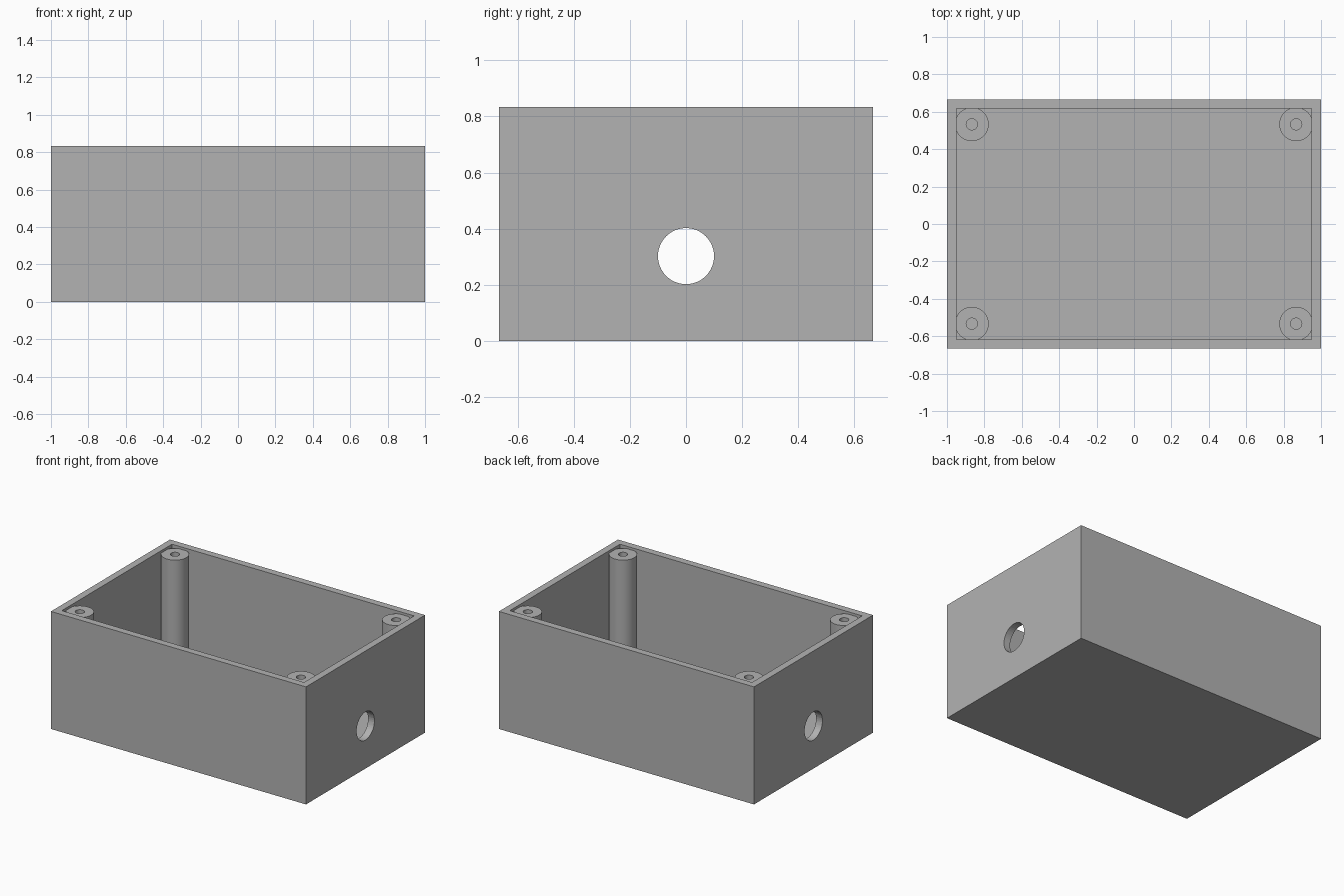
import bpy
import math

if "Cube" in bpy.data.objects:
    bpy.data.objects.remove(bpy.data.objects["Cube"], do_unlink=True)

LENGTH, WIDTH, HEIGHT = 2.0, 1.333, 0.833
WALL = 0.05
POST_TOP = HEIGHT - 0.017
POST_X, POST_Y = 0.867, 0.533

grey = bpy.data.materials.new("plain grey")
grey.use_nodes = True
grey.diffuse_color = (0.45, 0.45, 0.45, 1)
grey.node_tree.nodes["Principled BSDF"].inputs["Base Color"].default_value = grey.diffuse_color


def box(name, size, z_bottom):
    bpy.ops.mesh.primitive_cube_add(size=1, location=(0, 0, z_bottom + size[2] / 2))
    obj = bpy.context.object
    obj.name = name
    obj.scale = size
    bpy.ops.object.transform_apply(location=True, rotation=False, scale=True)
    obj.data.materials.append(grey)
    return obj


def cylinder(name, radius, depth, location, rotation=(0, 0, 0)):
    bpy.ops.mesh.primitive_cylinder_add(vertices=48, radius=radius, depth=depth,
                                        location=location, rotation=rotation)
    obj = bpy.context.object
    obj.name = name
    obj.data.materials.append(grey)
    return obj


def cut(target, cutter):
    cutter.hide_render = True
    mod = target.modifiers.new("cut", 'BOOLEAN')
    mod.operation = 'DIFFERENCE'
    mod.solver = 'EXACT'
    mod.object = cutter
    bpy.ops.object.select_all(action='DESELECT')
    target.select_set(True)
    bpy.context.view_layer.objects.active = target
    bpy.ops.object.modifier_apply(modifier=mod.name)
    bpy.data.objects.remove(cutter, do_unlink=True)
    bpy.ops.object.shade_smooth_by_angle(angle=math.radians(30))


# Open box with a floor
case = box("enclosure_box", (LENGTH, WIDTH, HEIGHT), 0)
cut(case, box("cavity_cutter", (LENGTH - 2 * WALL, WIDTH - 2 * WALL, HEIGHT), WALL))

# Round cable opening through both end walls
cut(case, cylinder("cable_hole_cutter", 0.1, 3, (0, 0, 0.302), (0, math.pi / 2, 0)))

# Hollow screw posts in the four corners, rising from the floor
for side, sx in (("left", 1), ("right", -1)):
    for end, sy in (("front", -1), ("back", 1)):
        x, y = sx * POST_X, sy * POST_Y
        post = cylinder(f"screw_post_{end}_{side}", 0.09, POST_TOP - WALL,
                        (x, y, (POST_TOP + WALL) / 2))
        cut(post, cylinder("screw_hole_cutter", 0.03, HEIGHT, (x, y, WALL + HEIGHT / 2 + 0.01)))
